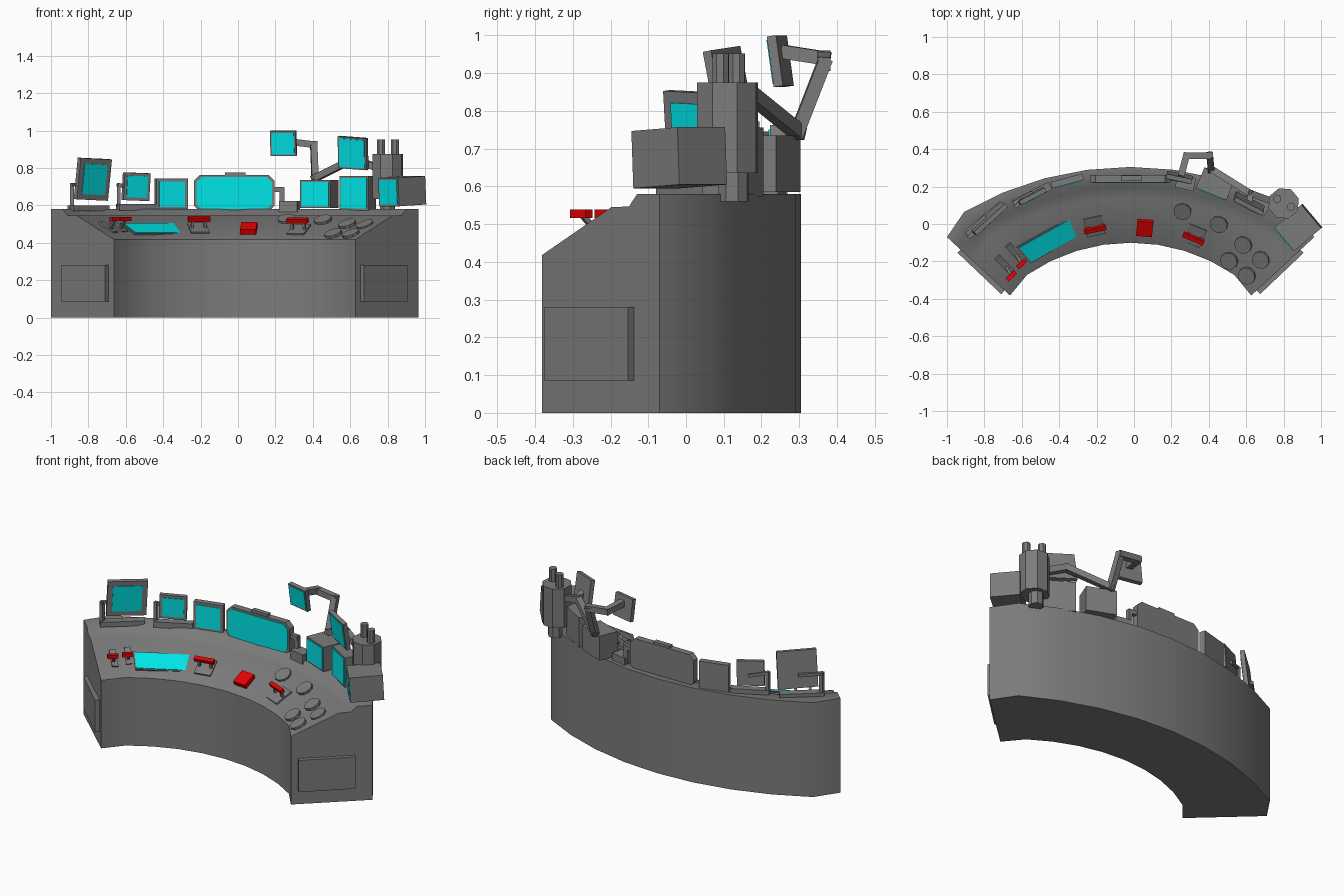
import bpy, bmesh, math
from mathutils import Matrix, Vector

if "Cube" in bpy.data.objects:
    bpy.data.objects.remove(bpy.data.objects["Cube"])

def material(name, rgb):
    m = bpy.data.materials.new(name)
    m.diffuse_color = (*rgb, 1)
    m.use_nodes = True
    m.node_tree.nodes["Principled BSDF"].inputs["Base Color"].default_value = m.diffuse_color
    return m

GREY = material("grey_metal", (0.20, 0.20, 0.20))
CYAN = material("cyan_screen", (0.0, 0.80, 0.82))
RED = material("red_control", (0.78, 0.0, 0.0))

def prism(name, pts, depth, matrix, mat):
    """Polygon in local XY, extruded along local +Z."""
    bm = bmesh.new()
    lo = [bm.verts.new((x, y, 0)) for x, y in pts]
    hi = [bm.verts.new((x, y, depth)) for x, y in pts]
    n = len(pts)
    bm.faces.new(lo[::-1])
    bm.faces.new(hi)
    for i in range(n):
        bm.faces.new((lo[i], lo[(i + 1) % n], hi[(i + 1) % n], hi[i]))
    bmesh.ops.recalc_face_normals(bm, faces=bm.faces)
    me = bpy.data.meshes.new(name)
    bm.to_mesh(me)
    bm.free()
    me.materials.append(mat)
    ob = bpy.data.objects.new(name, me)
    ob.matrix_world = matrix
    bpy.context.collection.objects.link(ob)
    return ob

def rect(w, h, c=0.0):
    x, y = w / 2, h / 2
    if not c:
        return [(-x, -y), (x, -y), (x, y), (-x, y)]
    return [(-x + c, -y), (x - c, -y), (x, -y + c), (x, y - c),
            (x - c, y), (-x + c, y), (-x, y - c), (-x, -y + c)]

def ngon(n, r, start=0.0):
    return [(r * math.cos(start + 2 * math.pi * i / n), r * math.sin(start + 2 * math.pi * i / n)) for i in range(n)]

def rot(deg, axis):
    return Matrix.Rotation(math.radians(deg), 4, axis)

def place(loc, yaw=0, tilt=0, roll=0):
    return Matrix.Translation(loc) @ rot(yaw, 'Z') @ rot(tilt, 'X') @ rot(roll, 'Y')

def box(name, m, size, mat=GREY):
    w, d, h = size
    return prism(name, rect(w, d), h, m @ Matrix.Translation((0, 0, -h / 2)), mat)

def bar(name, a, b, w, mat=GREY):
    """Square bar between two points, overlapping a little at its ends."""
    a, b = Vector(a), Vector(b)
    q = (b - a).to_track_quat('Z', 'Y').to_matrix().to_4x4()
    ln = (b - a).length + w * 0.8
    return box(name, Matrix.Translation((a + b) / 2) @ q, (w, w, ln), mat)

def monitor(name, loc, w, h, d, yaw, tilt=0, roll=0, margin=0.016, chamfer=0.0):
    m = place(loc, yaw, tilt, roll) @ rot(90, 'X')
    prism(name + "_case", rect(w, h, chamfer), d, m @ Matrix.Translation((0, 0, -d / 2)), GREY)
    prism(name + "_screen", rect(w - 2 * margin, h - 2 * margin, chamfer * 0.9), 0.005,
          m @ Matrix.Translation((0, 0, d / 2 - 0.001)), CYAN)

# curved desk: inner and outer arcs with a straight last facet; u = -1..1 along, t = 0..1 front to back
CX = -0.018
def arc(u, apex, radius, half, end):
    s, k = (1 if u >= 0 else -1), abs(u)
    a = math.radians(half) * min(k / 0.8, 1)
    p = Vector((radius * math.sin(a), apex - radius * (1 - math.cos(a)), 0))
    if k > 0.8:
        p = p.lerp(Vector((*end, 0)), (k - 0.8) / 0.2)
    return Vector((CX + s * p.x, p.y, 0))

def desk_point(u, t):
    return arc(u, -0.10, 0.978, 34.5, (0.645, -0.382)).lerp(arc(u, 0.305, 1.77, 30.2, (0.982, -0.07)), t)

PROFILE = [(0, 0), (0, 0.418), (0.59, 0.545), (0.74, 0.547), (0.81, 0.58), (1, 0.58), (1, 0)]
bm = bmesh.new()
SEG = 10
rings = []
for i in range(SEG + 1):
    u = -1 + 2 * i / SEG
    rings.append([bm.verts.new(desk_point(u, t) + Vector((0, 0, z))) for t, z in PROFILE])
n = len(PROFILE)
for r, s in zip(rings, rings[1:]):
    for k in range(n):
        bm.faces.new((r[k], r[(k + 1) % n], s[(k + 1) % n], s[k]))
bm.faces.new(rings[0])
bm.faces.new(rings[-1])
bmesh.ops.recalc_face_normals(bm, faces=bm.faces)
me = bpy.data.meshes.new("desk")
bm.to_mesh(me)
bm.free()
me.materials.append(GREY)
desk = bpy.data.objects.new("desk", me)
bpy.context.collection.objects.link(desk)
bpy.context.view_layer.objects.active = desk
desk.select_set(True)
bpy.ops.object.shade_smooth_by_angle(angle=math.radians(57))

# raised panels on both desk ends
for side, label in ((-1, "left"), (1, "right")):
    p = desk_point(side, 0.435)
    box(label + "_end_panel", place((p.x, p.y, 0.183), -side * 46.5), (0.05, 0.32, 0.195))

def on_slope(x, y, lift=0.0):
    """Frame lying on the sloped desk top at a plan position."""
    grid = [(i / 50, j / 50) for i in range(-50, 51) for j in range(0, 31)]
    u, t = min(grid, key=lambda g: (desk_point(*g) - Vector((x, y, 0))).length)
    z = 0.418 + 0.127 * min(t / 0.59, 1)
    yaw = max(-45, min(45, -u * 54))
    return place((x, y, z), yaw, 27) @ Matrix.Translation((0, 0, lift))

# desk monitors
monitor("far_left_monitor", (-0.776, 0.03, 0.74), 0.225, 0.222, 0.025, 42, 6, roll=2, margin=0.03)
monitor("left_monitor", (-0.545, 0.15, 0.70), 0.155, 0.148, 0.025, 27, 3, roll=2)
monitor("inner_left_monitor", (-0.357, 0.23, 0.66), 0.175, 0.17, 0.035, 15)
monitor("main_monitor", (-0.02, 0.243, 0.665), 0.43, 0.195, 0.04, 0, margin=0.012, chamfer=0.03)
box("main_monitor_tab", place((-0.015, 0.245, 0.765)), (0.11, 0.03, 0.024))
monitor("inner_right_monitor", (0.435, 0.215, 0.66), 0.175, 0.15, 0.12, -22, margin=0.009)
monitor("right_monitor", (0.64, 0.125, 0.665), 0.18, 0.182, 0.08, -31, margin=0.009)
monitor("far_right_monitor", (0.878, -0.018, 0.676), 0.165, 0.152, 0.19, -50, 3, margin=0.010)

# monitor stands on the left
box("far_left_base", place((-0.80, 0.02, 0.585), 40), (0.25, 0.05, 0.03))
bar("far_left_post", (-0.888, -0.05, 0.58), (-0.888, -0.05, 0.71), 0.022)
bar("far_left_arm", (-0.888, -0.05, 0.71), (-0.80, 0.04, 0.71), 0.018)
box("left_base", place((-0.545, 0.155, 0.590), 27), (0.22, 0.045, 0.035))
bar("left_post", (-0.638, 0.115, 0.60), (-0.638, 0.115, 0.71), 0.02)
bar("left_arm", (-0.638, 0.115, 0.71), (-0.55, 0.165, 0.69), 0.018)

# elbow bracket beside the main monitor
bar("elbow_top", (0.18, 0.245, 0.685), (0.235, 0.24, 0.685), 0.025)
bar("elbow_drop", (0.235, 0.24, 0.685), (0.235, 0.24, 0.60), 0.025)
box("elbow_base", place((0.275, 0.22, 0.59), -12), (0.10, 0.07, 0.065))

# overhead monitors on jointed arms
monitor("overhead_left_monitor", (0.243, 0.25, 0.932), 0.14, 0.135, 0.025, -12, 8, margin=0.009)
monitor("overhead_right_monitor", (0.615, 0.11, 0.88), 0.17, 0.172, 0.025, -28, 10, roll=4, margin=0.009)
joints = [(0.255, 0.27, 0.955), (0.28, 0.365, 0.94), (0.405, 0.365, 0.925),
          (0.412, 0.295, 0.745), (0.62, 0.165, 0.85), (0.77, 0.11, 0.79)]
for i, (a, b) in enumerate(zip(joints, joints[1:])):
    bar(f"arm_link_{i + 1}", a, b, 0.036)
bar("overhead_right_mount", (0.62, 0.165, 0.85), (0.618, 0.125, 0.865), 0.03)

# tower with two prongs at the right
def upright(name, x, y, r, z0, z1, sides=8):
    prism(name, ngon(sides, r, math.pi / 8), z1 - z0, place((x, y, z0), 40), GREY)

upright("tower_body", 0.80, 0.11, 0.085, 0.635, 0.875)
upright("tower_stub", 0.80, 0.125, 0.042, 0.56, 0.64)
upright("tower_prong_left", 0.765, 0.135, 0.023, 0.87, 0.952)
upright("tower_prong_right", 0.84, 0.092, 0.023, 0.87, 0.952)

# wide sloped display
frame = on_slope(-0.455, -0.088, 0.001)
prism("sloped_display_frame", [(-0.145, -0.062), (0.145, -0.062), (0.168, 0.062), (-0.168, 0.062)], 0.008, frame, GREY)
prism("sloped_display_screen", [(-0.138, -0.055), (0.138, -0.055), (0.158, 0.055), (-0.158, 0.055)], 0.005,
      frame @ Matrix.Translation((0, 0, 0.007)), CYAN)

# wide levers: base plate, two arms, red grip
for label, x, y in (("left", -0.212, -0.01), ("right", 0.325, -0.06)):
    m = on_slope(x, y)
    box(label + "_lever_base", m, (0.10, 0.11, 0.02))
    for s in (-1, 1):
        bar(label + "_lever_arm", m @ Vector((s * 0.035, 0.0, 0.005)), m @ Vector((s * 0.035, 0.008, 0.05)), 0.014)
    box(label + "_lever_grip", m @ Matrix.Translation((0, 0.008, 0.057)), (0.12, 0.024, 0.024), RED)

# narrow levers at the far left
for i, (x, y) in enumerate(((-0.695, -0.215), (-0.64, -0.15))):
    m = on_slope(x, y)
    grip = Vector((x + 0.039, y - 0.063, 0.528))
    box(f"narrow_lever_base_{i + 1}", m, (0.036, 0.12, 0.02))
    bar(f"narrow_lever_arm_{i + 1}", m @ Vector((0, -0.02, 0)), grip, 0.014)
    box(f"narrow_lever_grip_{i + 1}", place(grip, 42), (0.062, 0.024, 0.022), RED)

# red block and round pads
box("red_block", on_slope(0.058, -0.015, 0.012), (0.085, 0.088, 0.034), RED)
for i, (x, y) in enumerate(((0.26, 0.07), (0.455, 0.0), (0.585, -0.11), (0.68, -0.19), (0.51, -0.195), (0.605, -0.275))):
    prism(f"round_pad_{i + 1}", ngon(10, 0.048), 0.018, on_slope(x, y, -0.004), GREY)
